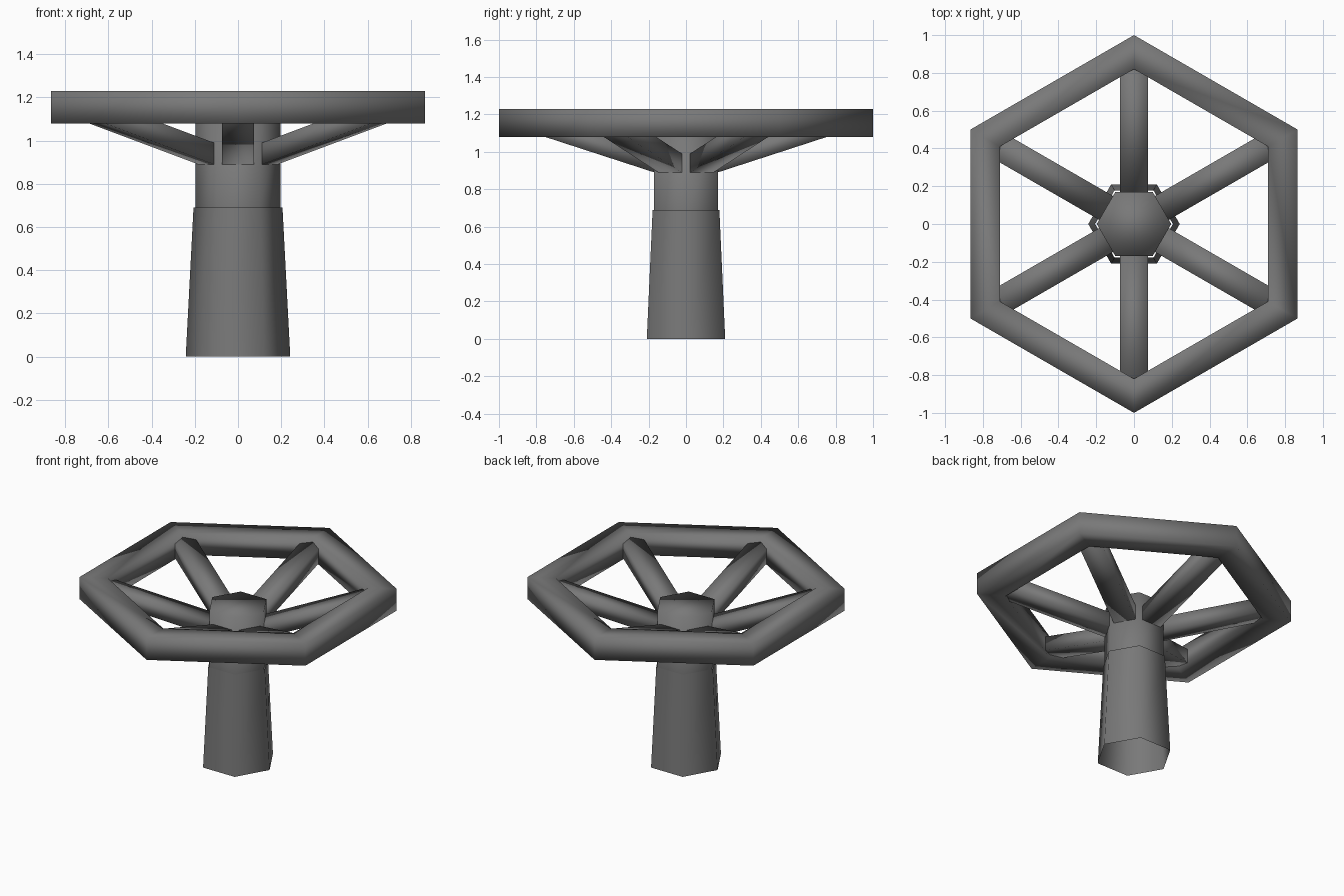
import bpy, bmesh, math
from mathutils import Vector

cube = bpy.data.objects.get("Cube")
if cube:
    bpy.data.objects.remove(cube, do_unlink=True)

SIDES = 6
grey = bpy.data.materials.new("dark_grey_metal")
grey.use_nodes = True
colour = (0.19, 0.19, 0.19, 1)
grey.diffuse_color = colour
grey.node_tree.nodes["Principled BSDF"].inputs["Base Color"].default_value = colour


def finish(name, bm):
    """Turn a bmesh into a smooth shaded grey object."""
    bmesh.ops.recalc_face_normals(bm, faces=bm.faces)
    for face in bm.faces:
        face.smooth = True
    mesh = bpy.data.meshes.new(name)
    bm.to_mesh(mesh)
    bm.free()
    mesh.materials.append(grey)
    obj = bpy.data.objects.new(name, mesh)
    bpy.context.collection.objects.link(obj)
    return obj


def lathe(name, profile, start=0.0, closed=False, cap_top=False):
    """Sweep (radius, height) points round z with six sides."""
    bm = bmesh.new()
    rings = []
    for radius, z in profile:
        angles = [start + math.tau * i / SIDES for i in range(SIDES)]
        rings.append([bm.verts.new((radius * math.cos(a), radius * math.sin(a), z))
                      for a in angles])
    pairs = list(zip(rings, rings[1:]))
    if closed:
        pairs.append((rings[-1], rings[0]))
    for lower, upper in pairs:
        for i in range(SIDES):
            j = (i + 1) % SIDES
            bm.faces.new((lower[i], lower[j], upper[j], upper[i]))
    if cap_top:
        bm.faces.new(rings[-1])
    return finish(name, bm)


def spoke(name, angle):
    """Sloping square bar from the hub to a corner of the rim."""
    bm = bmesh.new()
    out = Vector((math.cos(angle), math.sin(angle), 0))
    side = Vector((-out.y, out.x, 0)) * 0.073
    ends = []
    for radius in (0.15, 0.86):
        z = 0.89 + (radius - 0.17) * 0.325
        low = out * radius + Vector((0, 0, z))
        high = low + Vector((0, 0, 0.10))
        ends.append([bm.verts.new(p) for p in
                     (low - side, low + side, high + side, high - side)])
    for i in range(4):
        j = (i + 1) % 4
        bm.faces.new((ends[0][i], ends[0][j], ends[1][j], ends[1][i]))
    bm.faces.new(ends[0])
    bm.faces.new(ends[1])
    return finish(name, bm)


# Hexagonal hand rim with a square section
lathe("rim", [(0.82, 1.08), (1.0, 1.08), (1.0, 1.23), (0.82, 1.23)],
      start=math.pi / 6, closed=True)

# Hub column and the open flared sleeve below it
lathe("hub_column", [(0.197, 0.68), (0.197, 1.08)], cap_top=True)
lathe("flared_sleeve", [(0.242, 0.0), (0.206, 0.69)])

# Spokes to the six rim corners
for n in range(SIDES):
    spoke(f"spoke_{n + 1}", math.pi / 6 + math.tau * n / SIDES)
